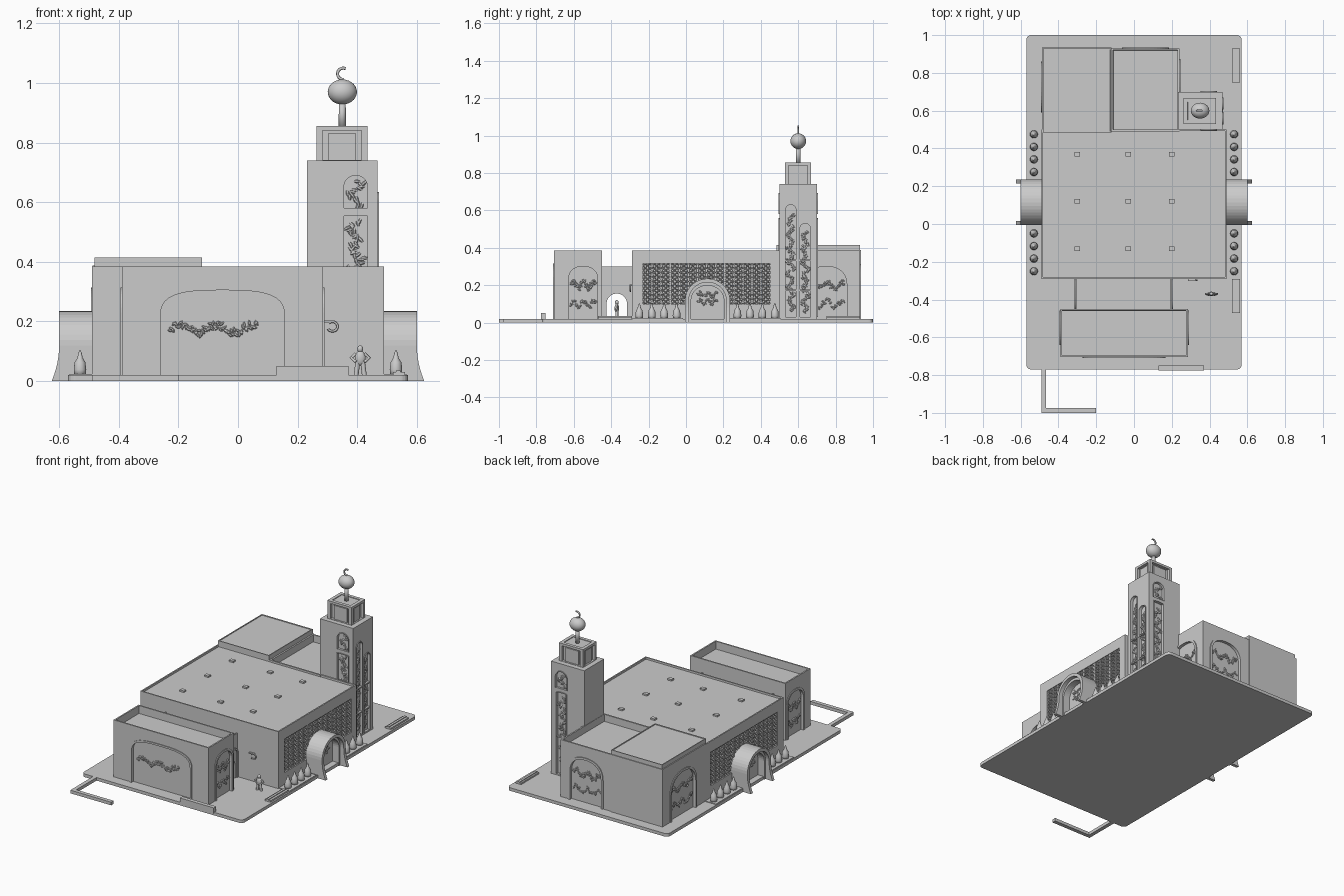
import bpy, bmesh, random
from math import sin, cos, pi, radians
from mathutils import Matrix, Vector

if "Cube" in bpy.data.objects:
    bpy.data.objects.remove(bpy.data.objects["Cube"])

random.seed(4)

def finish(name, bm, smooth=False):
    bmesh.ops.recalc_face_normals(bm, faces=bm.faces[:])
    me = bpy.data.meshes.new(name)
    bm.to_mesh(me)
    bm.free()
    ob = bpy.data.objects.new(name, me)
    bpy.context.collection.objects.link(ob)
    if smooth:
        for p in me.polygons:
            p.use_smooth = True
    return ob

def add_box(bm, x0, x1, y0, y1, z0, z1):
    m = Matrix.Translation(((x0+x1)/2, (y0+y1)/2, (z0+z1)/2)) @ Matrix.Diagonal((x1-x0, y1-y0, z1-z0, 1))
    bmesh.ops.create_cube(bm, size=1, matrix=m)

def box(name, dims, rim=0, drop=0, corner=0):
    """Box; with rim/drop its roof sinks behind a parapet."""
    bm = bmesh.new()
    add_box(bm, *dims)
    if rim:
        top = [max(bm.faces, key=lambda f: f.calc_center_median().z)]
        bmesh.ops.inset_region(bm, faces=top, thickness=rim)
        bmesh.ops.inset_region(bm, faces=top, thickness=0.0005, depth=-drop)
    if corner:
        up = [e for e in bm.edges if abs(e.verts[0].co.z - e.verts[1].co.z) > 0.001]
        bmesh.ops.bevel(bm, geom=up, offset=corner, segments=5, profile=0.5, affect='EDGES')
    return finish(name, bm)

# Wall frames: local u runs along the wall, d points outward, angle 0 faces the front
def wall(origin, deg):
    return Matrix.Translation(origin) @ Matrix.Rotation(radians(deg), 4, 'Z')

def arch(u, z0, w, h, rise, n=2, seg=20):
    pts = [(u + w/2, z0)]
    for i in range(seg + 1):
        c, s = cos(pi*i/seg), sin(pi*i/seg)
        pts.append((u + w/2*(1 if c > 0 else -1)*abs(c)**(2/n), z0 + h - rise + rise*abs(s)**(2/n)))
    return pts + [(u - w/2, z0)]

def prism(name, frame, pts, d0, d1):
    bm = bmesh.new()
    a, b = [[bm.verts.new(frame @ Vector((u, -d, z))) for u, z in pts] for d in (d0, d1)]
    bm.faces.new(a)
    bm.faces.new(b)
    for i in range(len(pts)):
        j = (i+1) % len(pts)
        bm.faces.new((a[i], a[j], b[j], b[i]))
    return finish(name, bm)

def ring(name, frame, outer, inner, d0, d1):
    """Open arch band; d1 may be a function of height."""
    f = d1 if callable(d1) else (lambda z: d1)
    bm = bmesh.new()
    loops = [[bm.verts.new(frame @ Vector((u, -(f(z) if far else d0), z))) for u, z in p]
             for p, far in ((outer, 0), (outer, 1), (inner, 1), (inner, 0))]
    for k in range(4):
        a, b = loops[k], loops[(k+1) % 4]
        for i in range(len(a)-1):
            bm.faces.new((a[i], a[i+1], b[i+1], b[i]))
    for i in (0, -1):
        bm.faces.new([l[i] for l in loops])
    return finish(name, bm)

def cut(target, cutter):
    mod = target.modifiers.new("cut", 'BOOLEAN')
    mod.object, mod.operation, mod.solver = cutter, 'DIFFERENCE', 'EXACT'
    bpy.context.view_layer.objects.active = target
    bpy.ops.object.modifier_apply(modifier=mod.name)
    bpy.data.objects.remove(cutter)

def leaves(name, frame, u, z, w, h, count, d, size=0.011):
    """Abstract carved foliage: leaf blobs along a wavy vine."""
    bm = bmesh.new()
    for i in range(count):
        t = i/max(count-1, 1)
        if w > h:
            pu, pz = u + w*(t-0.5), z + h*0.3*sin(t*15) + random.uniform(-h, h)*0.25
        else:
            pu, pz = u + w*0.3*sin(t*h*90) + random.uniform(-w, w)*0.25, z + h*(t-0.5)
        m = (frame @ Matrix.Translation((pu, -d, pz)) @ Matrix.Rotation(random.uniform(0, pi), 4, 'Y')
             @ Matrix.Diagonal((size, 0.006, size*0.45, 1)))
        bmesh.ops.create_icosphere(bm, subdivisions=1, radius=1, matrix=m)
    return finish(name, bm)

def niche(target, name, frame, u, z0, w, h, rise, n=2, trim=0.014):
    cut(target, prism("niche_cutter", frame, arch(u, z0, w, h, rise, n), -0.014, 0.03))
    ring(name + "_trim", frame, arch(u, z0, w + 2*trim, h + trim, rise + trim, n),
         arch(u, z0, w, h, rise, n), -0.01, 0.005)

def tube(name, pts, r):
    cu = bpy.data.curves.new(name, 'CURVE')
    cu.dimensions, cu.bevel_depth, cu.bevel_resolution, cu.use_fill_caps = '3D', r, 2, True
    sp = cu.splines.new('POLY')
    sp.points.add(len(pts)-1)
    for p, c in zip(sp.points, pts):
        p.co = (*c, 1)
    bpy.context.collection.objects.link(bpy.data.objects.new(name, cu))

def lathe(name, profile, loc, seg=16, scale=(1, 1, 1)):
    bm = bmesh.new()
    vs = [bm.verts.new((r, 0, z)) for r, z in profile]
    es = [bm.edges.new(p) for p in zip(vs, vs[1:])]
    bmesh.ops.spin(bm, geom=vs+es, cent=(0, 0, 0), axis=(0, 0, 1), angle=2*pi, steps=seg)
    bmesh.ops.remove_doubles(bm, verts=bm.verts[:], dist=1e-5)
    ob = finish(name, bm, True)
    ob.location, ob.scale = loc, scale
    return ob

# Ground slab, low walls and kerbs
box("ground_slab", (-0.57, 0.57, -0.77, 1.0, 0, 0.02), corner=0.025)
box("low_wall_side", (-0.49, -0.465, -1.0, -0.765, 0, 0.02))
box("low_wall_front", (-0.49, -0.2, -1.0, -0.975, 0, 0.02))
box("front_bench", (0.13, 0.37, -0.775, -0.75, 0.015, 0.05))
for y0, y1 in ((0.75, 0.93), (-0.47, -0.29)):
    box("side_kerb", (0.52, 0.56, y0, y1, 0.015, 0.03))
    box("side_kerb_rail", (0.53, 0.545, y0, y1, 0.03, 0.035))

# Main buildings
hall = box("main_hall", (-0.49, 0.49, -0.29, 0.5, 0.01, 0.385), 0.012, 0.012)
front = box("front_block", (-0.39, 0.285, -0.705, -0.45, 0.01, 0.385), 0.013, 0.05)
back_r = box("back_right_block", (-0.12, 0.24, 0.49, 0.93, 0.01, 0.385), 0.014, 0.045)
back_l = box("back_left_block", (-0.488, -0.12, 0.495, 0.935, 0.01, 0.388))
box("back_left_roof_slab", (-0.482, -0.12, 0.485, 0.93, 0.385, 0.415), 0.008, 0.004)
link = box("link_passage", (-0.31, 0.2, -0.46, -0.28, 0.01, 0.3), 0.01, 0.01)
cut(link, prism("tunnel_cutter", wall((0, -0.37, 0), 90), arch(0, 0.0, 0.11, 0.155, 0.055), -0.5, 0.5))
for x, a in ((0.2, 90), (-0.31, -90)):
    f = wall((x, -0.37, 0), a)
    ring("passage_arch", f, arch(0, 0.02, 0.158, 0.2, 0.04, 2.5), arch(0, 0.02, 0.14, 0.19, 0.035, 2.5), -0.01, 0.006)
for x in (-0.3, -0.03, 0.2):
    for y in (-0.13, 0.12, 0.37):
        box("roof_vent", (x-0.015, x+0.015, y-0.012, y+0.012, 0.36, 0.383))

# Arched niches with carved foliage
f = wall((-0.052, -0.705, 0), 0)
niche(front, "front_niche", f, 0, 0.02, 0.415, 0.285, 0.09, 3, 0.012)
leaves("front_carving", f, -0.03, 0.175, 0.29, 0.045, 70, -0.012)
sides = [(front, 0.285, 90, -0.55, 0.155), (front, -0.39, -90, -0.55, 0.155),
         (back_r, 0.24, 90, 0.75, 0.22), (back_l, -0.488, -90, 0.725, 0.24)]
frames = [(b, wall((x, y, 0), a), w) for b, x, a, y, w in sides] + [(back_r, wall((0.06, 0.93, 0), 180), 0.22)]
for b, f, w in frames:
    niche(b, "side_niche", f, 0, 0.02, w, 0.28, w*0.45, 2.3)
    for z, k in ((0.2, 45), (0.1, 25)):
        leaves("side_carving", f, 0, z, w*0.85, 0.05, k, -0.012)

# Side walls: lattice, portal, planters; identical on both sides
bullet = [(0, 0), (0.019, 0), (0.021, 0.02), (0.018, 0.045), (0.009, 0.06), (0.006, 0.075), (0, 0.088)]
for s in (1, -1):
    f = wall((s*0.49, 0, 0), 90*s)
    c = s*0.11
    cut(hall, prism("lattice_cutter", f, [(c-0.34, 0.1), (c+0.34, 0.1), (c+0.34, 0.315), (c-0.34, 0.315)], -0.015, 0.05))
    bm = bmesh.new()
    nu, nz = 28, 9
    cu, cz = 0.68/nu, 0.215/nz
    for i in range(nu):
        for k in range(nz):
            u, z = c - 0.34 + cu*(i+0.5), 0.1 + cz*(k+0.5)
            rings = []
            for r, d in ((0.0125, -0.015), (0.0115, -0.005), (0.007, -0.005), (0.006, -0.015)):
                rings.append([bm.verts.new(f @ Vector((u + r*cos(pi*j/4), -d, z + r*sin(pi*j/4)))) for j in range(8)])
            for a, b in zip(rings, rings[1:]):
                for j in range(8):
                    bm.faces.new((a[j], a[(j+1) % 8], b[(j+1) % 8], b[j]))
    finish("lattice_tiles", bm)
    bm = bmesh.new()
    for i in range(1, nu//2):
        y = -0.23 + 2*cu*i
        x0, x1 = sorted((s*0.474, s*0.488))
        add_box(bm, x0, x1, y-0.003, y+0.003, 0.1, 0.315)
    finish("lattice_bars", bm)
    p = s*0.115
    flare = lambda z: 0.11 + 0.025*max(0, 1 - z/0.12)**2
    prof = lambda w, h: ([(p+w/2, z*0.02) for z in range(6)] + arch(p, 0.115, w, h-0.115, h-0.12)[1:-1]
                         + [(p-w/2, z*0.02) for z in range(5, -1, -1)])
    ring("portal_vault", f, prof(0.24, 0.235), prof(0.2, 0.215), -0.005, flare)
    ring("portal_inner_arch", f, prof(0.205, 0.217), prof(0.175, 0.198), -0.005, 0.085)
    prism("portal_door", f, prof(0.18, 0.2), -0.005, 0.04)
    for z in (0.15, 0.11):
        leaves("portal_carving", f, p, z, 0.1, 0.03, 18, 0.041)
    for y0, ys in ((-0.285, (-0.25, -0.183, -0.117, -0.05)), (0.235, (0.275, 0.342, 0.408, 0.475))):
        box("planter", (*sorted((s*0.485, s*0.566)), y0, y0 + 0.27, 0.01, 0.024))
        for y in ys:
            lathe("shrub", bullet, (s*0.53, y, 0.018))

# Minaret
shaft = box("minaret_shaft", (0.232, 0.468, 0.5, 0.7, 0.01, 0.74))
upper = box("minaret_upper_tier", (0.263, 0.435, 0.53, 0.668, 0.735, 0.855), 0.03, 0.004)
windows = [(wall((0.395, 0.5, 0), 0), 0, 0.58, 0.08, 0.11, 0.04), (wall((0.395, 0.5, 0), 0), 0, 0.3, 0.08, 0.255, 0.002),
           (wall((0.468, 0, 0), 90), 0.56, 0.03, 0.056, 0.6, 0.028), (wall((0.468, 0, 0), 90), 0.637, 0.03, 0.056, 0.5, 0.028),
           (wall((0, 0.7, 0), 180), -0.395, 0.03, 0.07, 0.525, 0.002), (wall((0, 0.7, 0), 180), -0.395, 0.58, 0.08, 0.11, 0.04)]
for f, u, z, w, h, rise in windows:
    niche(shaft, "minaret_window", f, u, z, w, h, rise, 2, 0.004)
    leaves("minaret_carving", f, u, z + h/2 - rise*0.3, w*0.8, h*0.85, int(h*160), -0.012, 0.014)
for zz in (0.17, 0.33):
    box("window_crossbar", (0.455, 0.47, 0.532, 0.665, zz, zz+0.008))
for f, w in ((wall((0.349, 0.53, 0), 0), 0.13), (wall((0.349, 0.668, 0), 180), 0.13),
             (wall((0.435, 0.599, 0), 90), 0.1), (wall((0.263, 0.599, 0), -90), 0.1)):
    h = w/2
    cut(upper, prism("tier_cutter", f, [(-h, 0.742), (h, 0.742), (h, 0.84), (-h, 0.84)], -0.018, 0.03))
    prism("tier_panel", f, [(0.018-h, 0.74), (h-0.018, 0.74), (h-0.018, 0.83), (0.018-h, 0.83)], -0.02, -0.01)
lathe("finial_pole", [(0, 0), (0.013, 0), (0.011, 0.09), (0, 0.09)], (0.35, 0.6, 0.85))
ball = [(sin(pi*i/14), -cos(pi*i/14)) for i in range(15)]
lathe("finial_ball", ball, (0.35, 0.6, 0.97), 28, (0.049, 0.042, 0.042))
tube("crescent", [(0.353 + 0.019*cos(a), 0.6, 1.031 + 0.019*sin(a)) for a in [radians(65 + 15*i) for i in range(15)]], 0.005)

# Wall bracket on the hall front
tube("wall_bracket", [(0.317 + 0.017*cos(a), -0.297, 0.183 + 0.016*sin(a)) for a in [radians(-150 + 20*i) for i in range(15)]], 0.004)
box("bracket_arm", (0.287, 0.325, -0.302, -0.288, 0.196, 0.203))

# Standing figure with hands on hips
fx, fy = 0.41, -0.37
lathe("figure_head", ball, (fx, fy, 0.108), 12, (0.01, 0.01, 0.012))
lathe("figure_torso", ball, (fx, fy, 0.077), 12, (0.018, 0.012, 0.025))
for s in (1, -1):
    tube("figure_leg", [(fx + s*0.008, fy, 0.065), (fx + s*0.014, fy, 0.018)], 0.008)
    tube("figure_arm", [(fx + s*0.014, fy, 0.092), (fx + s*0.03, fy, 0.078), (fx + s*0.014, fy - 0.006, 0.064)], 0.0055)
